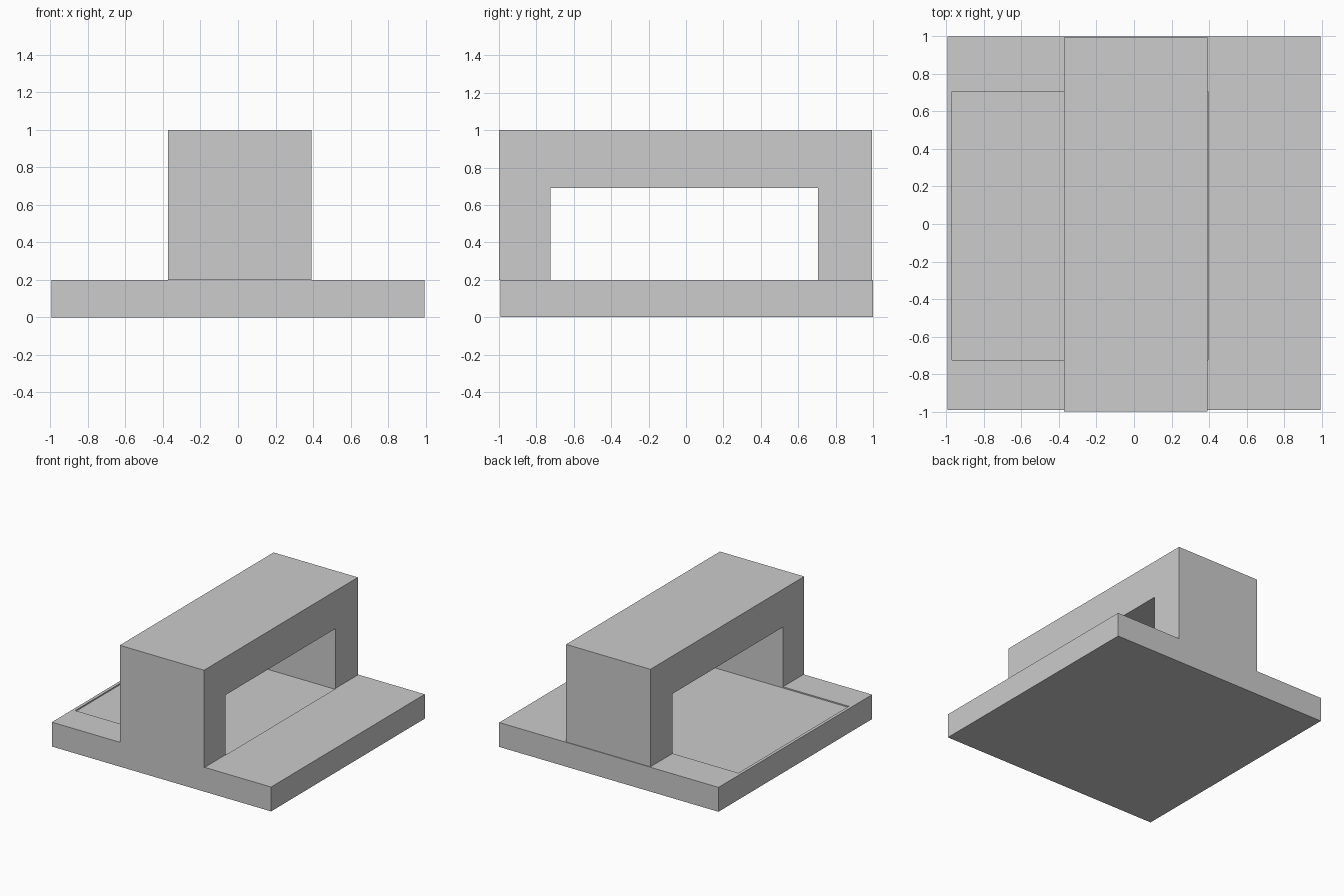
import bpy

cube = bpy.data.objects.get("Cube")
if cube:
    bpy.data.objects.remove(cube, do_unlink=True)

# Single grey finish
grey = bpy.data.materials.new("plain_grey")
grey.use_nodes = True
colour = (0.604, 0.604, 0.604, 1)
grey.diffuse_color = colour
grey.node_tree.nodes["Principled BSDF"].inputs["Base Color"].default_value = colour


def box(name, low, high):
    """Axis-aligned box between two opposite corners."""
    bpy.ops.mesh.primitive_cube_add(size=1)
    obj = bpy.context.object
    obj.name = name
    for v in obj.data.vertices:
        v.co = [l + (c + 0.5) * (h - l) for l, c, h in zip(low, v.co, high)]
    obj.data.materials.append(grey)
    return obj


# Square base plate and the block standing on it
base = box("base_plate", (-0.995, -0.992, 0), (0.995, 1, 0.2))
bridge = box("bridge_block", (-0.373, -1, 0.2), (0.392, 0.994, 1))

# One cutter opens the bridge and leaves a shallow recess in the base
cutter = box("opening_cutter", (-0.97, -0.725, 0.19), (0.395, 0.707, 0.69))
cutter.hide_render = True
for part in (base, bridge):
    cut = part.modifiers.new("opening", "BOOLEAN")
    cut.operation = "DIFFERENCE"
    cut.solver = "EXACT"
    cut.object = cutter
    bpy.context.view_layer.objects.active = part
    bpy.ops.object.modifier_apply(modifier=cut.name)
bpy.data.objects.remove(cutter, do_unlink=True)
